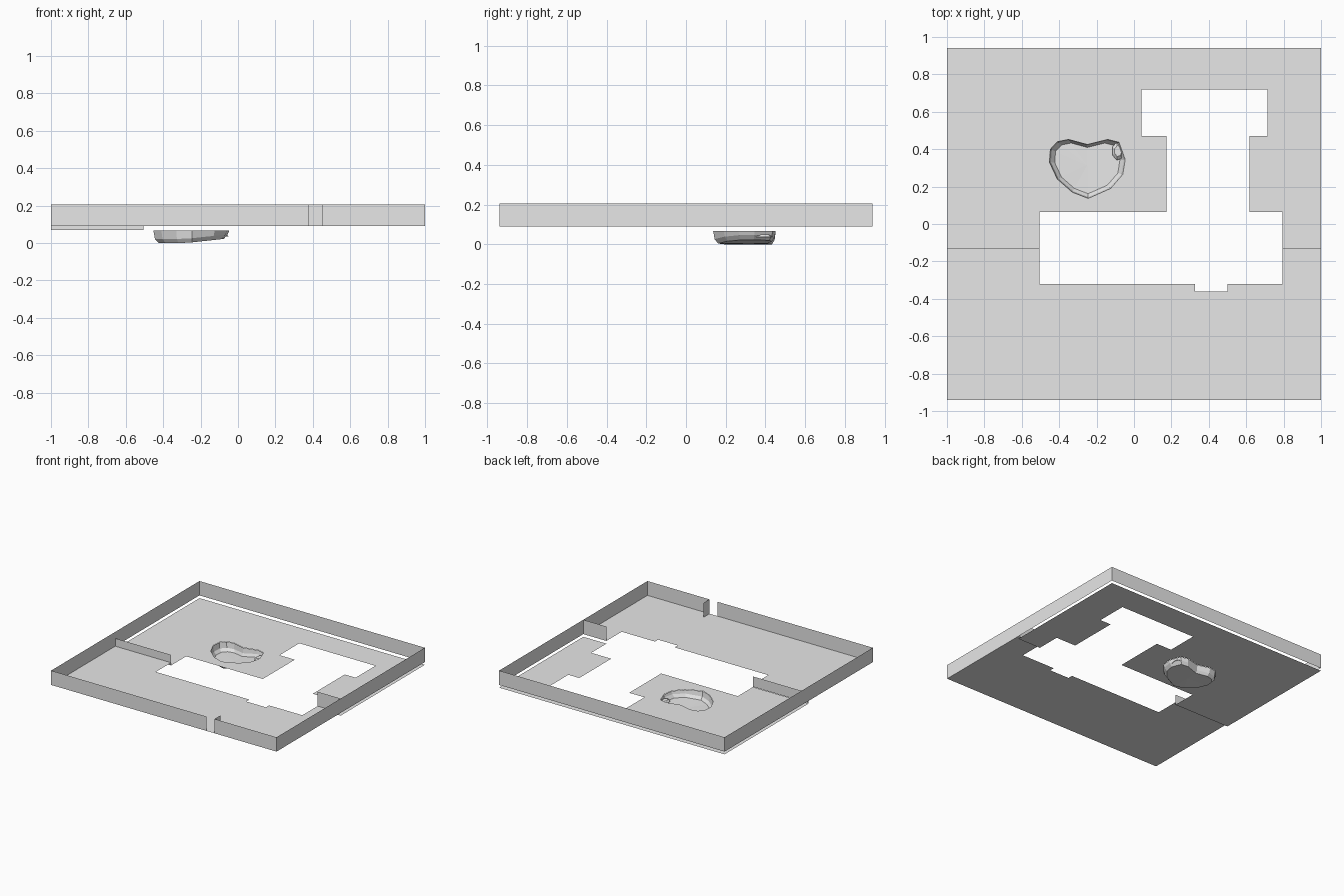
import bpy, bmesh, math
from mathutils import Vector
from mathutils.geometry import tessellate_polygon

if "Cube" in bpy.data.objects:
    bpy.data.objects.remove(bpy.data.objects["Cube"])

grey = bpy.data.materials.new("light_grey")
grey.diffuse_color = (0.8, 0.8, 0.8, 1)
grey.use_nodes = True
grey.node_tree.nodes["Principled BSDF"].inputs["Base Color"].default_value = grey.diffuse_color

FRONT_Z, BACK_Z, TOP_Z = 0.09, 0.068, 0.205
HY, SPLIT = 0.94, -0.127


def add_mesh(name, verts, faces):
    me = bpy.data.meshes.new(name)
    me.from_pydata([tuple(v) for v in verts], [], faces)
    me.materials.append(grey)
    me.update()
    ob = bpy.data.objects.new(name, me)
    bpy.context.collection.objects.link(ob)
    return ob


def floor(name, loops, z):
    """Flat sheet from an outline plus optional hole outlines."""
    polys = [[Vector((x, y, z)) for x, y in lp] for lp in loops]
    verts = [v for p in polys for v in p]
    tris = []
    for a, b, c in tessellate_polygon(polys):
        up = (verts[b] - verts[a]).cross(verts[c] - verts[a]).z > 0
        tris.append((a, b, c) if up else (a, c, b))
    ob = add_mesh(name, verts, tris)
    bm = bmesh.new()
    bm.from_mesh(ob.data)
    bmesh.ops.dissolve_limit(bm, angle_limit=0.01, verts=bm.verts, edges=bm.edges)
    bm.to_mesh(ob.data)
    bm.free()


def wall(name, path, z0=FRONT_Z, z1=TOP_Z):
    """Thin upright sheet along a path."""
    n = len(path)
    verts = [(x, y, z0) for x, y in path] + [(x, y, z1) for x, y in path]
    add_mesh(name, verts, [(i, i + 1, n + i + 1, n + i) for i in range(n - 1)])


# Heart-shaped pond outline
heart = [(-.447, .40), (-.41, .44), (-.35, .452), (-.25, .425), (-.14, .452),
         (-.08, .437), (-.047, .345), (-.06, .265), (-.125, .19),
         (-.245, .137), (-.33, .17), (-.41, .24), (-.452, .33)]

# Rear floor, lower, with the house cutout and the pond hole
rear = [(-1, SPLIT), (-.505, SPLIT), (-.505, .065), (.175, .065), (.175, .47),
        (.04, .47), (.04, .72), (.715, .72), (.715, .47), (.618, .47),
        (.618, .065), (.795, .065), (.795, SPLIT), (1, SPLIT), (1, HY), (-1, HY)]
floor("rear_floor", [rear, heart], BACK_Z)

# Front floor, one step higher
front = [(-1, -HY), (1, -HY), (1, SPLIT), (.795, SPLIT), (.795, -.32), (.5, -.32),
         (.5, -.36), (.325, -.36), (.325, -.32), (-.505, -.32), (-.505, SPLIT), (-1, SPLIT)]
floor("front_floor", [front], FRONT_Z)

# Outer fence with a gate opening, and the open gate
wall("outer_fence", [(.45, -HY), (1, -HY), (1, HY), (-1, HY), (-1, -HY), (.38, -HY)])
wall("gate", [(.45, -HY), (.45, -.865)])

# Dividing walls beside the house cutout
wall("left_divider", [(-1, SPLIT), (-.505, SPLIT)], .07, .153)
wall("right_divider", [(.795, SPLIT), (1, SPLIT)])

# Pond basin: two sloping tiers and a bottom that rises to the right
cx, cy = -.25, .315


def bed(x):
    return .022 * max(0, (x + .28) / .2)


verts = []
for scale, lift in ((1, None), (.96, .022), (.86, 0)):
    for x, y in heart:
        px, py = cx + (x - cx) * scale, cy + (y - cy) * scale
        verts.append((px, py, .066 if lift is None else bed(px) + lift))
n = len(heart)
faces = []
for r in range(2):
    for i in range(n):
        j = (i + 1) % n
        faces.append((r * n + i, r * n + j, (r + 1) * n + j, (r + 1) * n + i))
verts.append((cx, cy, bed(cx)))
faces += [(2 * n + (i + 1) % n, 2 * n + i, 3 * n) for i in range(n)]
add_mesh("pond_basin", verts, faces)

# Small stone ledge in the pond corner
k = 7
verts, faces = [], []
for rx, ry, z in ((.034, .05, .036), (.02, .03, .05)):
    for i in range(k):
        a = 2 * math.pi * i / k
        verts.append((-.085 + rx * math.cos(a), .39 + ry * math.sin(a), z))
for i in range(k):
    j = (i + 1) % k
    faces.append((i, j, k + j, k + i))
faces.append(tuple(range(k, 2 * k)))
add_mesh("pond_ledge", verts, faces)
